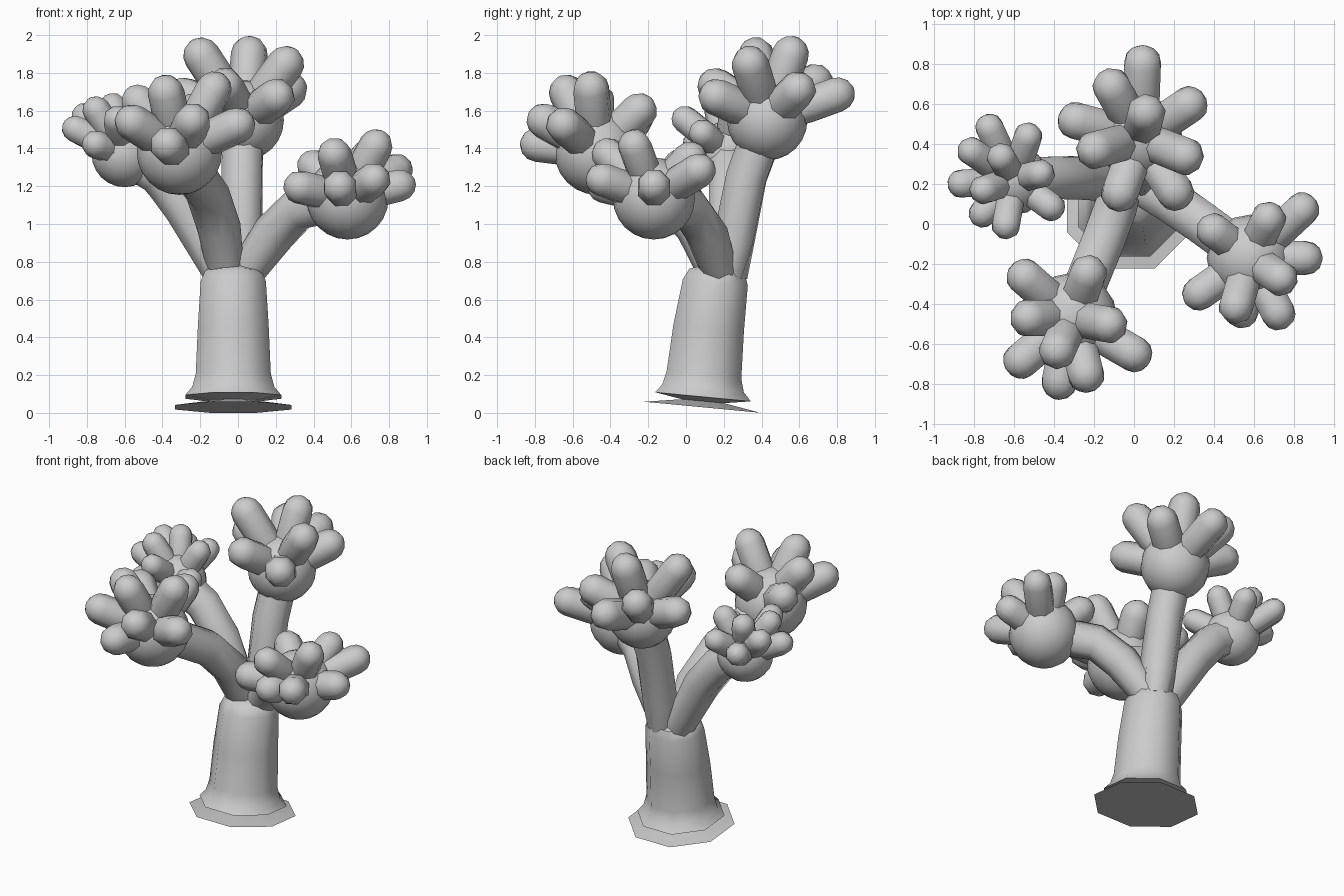
import bpy, bmesh, math
from mathutils import Vector

cube = bpy.data.objects.get("Cube")
if cube:
    bpy.data.objects.remove(cube, do_unlink=True)

grey = (0.6, 0.6, 0.6, 1)
clay = bpy.data.materials.new("light_grey_clay")
clay.use_nodes = True
clay.diffuse_color = grey
clay.node_tree.nodes["Principled BSDF"].inputs["Base Color"].default_value = grey


def finish(name, bm, angle=60):
    """Turn a bmesh into a smooth shaded object."""
    bmesh.ops.recalc_face_normals(bm, faces=bm.faces)
    mesh = bpy.data.meshes.new(name)
    bm.to_mesh(mesh)
    bm.free()
    mesh.materials.append(clay)
    obj = bpy.data.objects.new(name, mesh)
    bpy.context.collection.objects.link(obj)
    bpy.ops.object.select_all(action='DESELECT')
    obj.select_set(True)
    bpy.context.view_layer.objects.active = obj
    bpy.ops.object.shade_smooth_by_angle(angle=math.radians(angle))


def add_tube(bm, rings, sides=8):
    """Skin a list of (centre, radius, axis) rings, capped at both ends."""
    loops = []
    for centre, radius, axis in rings:
        turn = Vector(axis).to_track_quat('Z', 'Y')
        loop = []
        for i in range(sides):
            a = math.tau * (i + 0.5) / sides
            offset = Vector((math.cos(a), math.sin(a), 0)) * radius
            loop.append(bm.verts.new(Vector(centre) + turn @ offset))
        loops.append(loop)
    for low, high in zip(loops, loops[1:]):
        for i in range(sides):
            j = (i + 1) % sides
            bm.faces.new((low[i], low[j], high[j], high[i]))
    bm.faces.new(loops[0][::-1])
    bm.faces.new(loops[-1])


def add_finger(bm, start, axis, reach, radius):
    """Capsule that starts inside the head and ends in a round tip."""
    rings = [(start, radius * 0.85, axis), (start + axis * reach * 0.6, radius, axis)]
    steps = 4
    for i in range(steps):
        a = math.radians(80) * i / (steps - 1)
        tip = start + axis * (reach + radius * math.sin(a))
        rings.append((tip, radius * math.cos(a), axis))
    add_tube(bm, rings)


def add_branch(name, path, head):
    """Bent limb from the trunk top into the head."""
    points = [Vector(p) for p in path] + [head]
    last = len(points) - 1
    rings = []
    for i, point in enumerate(points):
        axis = points[min(i + 1, last)] - points[max(i - 1, 0)]
        rings.append((point, 0.115 if i else 0.095, axis))
    bm = bmesh.new()
    add_tube(bm, rings)
    finish(name, bm)


def add_crown(side, head, head_radius, finger_radius, path, fingers):
    """Branch, round head, and fingers as (compass angle, slope, reach)."""
    head = Vector(head)
    add_branch(side + "_branch", path, head)

    bm = bmesh.new()
    bmesh.ops.create_uvsphere(bm, u_segments=16, v_segments=12, radius=head_radius)
    bmesh.ops.translate(bm, verts=bm.verts, vec=head)
    finish(side + "_head", bm)

    bm = bmesh.new()
    for angle, slope, reach in fingers:
        a, s = math.radians(angle), math.radians(slope)
        axis = Vector((math.cos(a) * math.cos(s), math.sin(a) * math.cos(s), math.sin(s)))
        add_finger(bm, head, axis, reach, finger_radius)
    finish(side + "_fingers", bm)


# Trunk with its tilted foot plate, pinched waist and flared hem
tilt = (0, 0.095, 1)
profile = [(0.085, 0.03, 0.335), (0.09, 0.062, 0.12), (0.09, 0.085, 0.275),
           (0.09, 0.13, 0.235), (0.095, 0.2, 0.215), (0.12, 0.45, 0.203),
           (0.155, 0.69, 0.187), (0.165, 0.75, 0.16), (0.17, 0.78, 0.06)]
bm = bmesh.new()
add_tube(bm, [((-0.025, y, z), radius, tilt) for y, z, radius in profile])
finish("trunk", bm, 50)

# Four crowns around the trunk
add_crown("front", (-0.31, -0.47, 1.38), 0.226, 0.097,
          path=[(-0.06, 0.17, 0.72), (-0.1, 0.06, 0.98), (-0.16, -0.1, 1.16)],
          fingers=[(139, 29, 0.35), (70, 43, 0.32), (180, 51, 0.34),
                   (-10, 61, 0.38), (-30, 22, 0.38), (220, 26, 0.36),
                   (246, 61, 0.36), (-76, 30, 0.33), (259, 7, 0.32)])
add_crown("left", (0.58, -0.17, 1.135), 0.217, 0.091,
          path=[(0.04, 0.18, 0.74), (0.19, 0.11, 0.95), (0.32, 0.02, 1.08)],
          fingers=[(143, 37, 0.28), (65, 45, 0.3), (43, 23, 0.38),
                   (0, 14, 0.28), (-34, 57, 0.33), (-63, 18, 0.32),
                   (261, 13, 0.27), (254, 43, 0.34), (215, 11, 0.31)])
add_crown("back", (0.03, 0.43, 1.55), 0.213, 0.099,
          path=[(0.01, 0.23, 0.72), (0.02, 0.25, 0.9), (0.02, 0.32, 1.25)],
          fingers=[(88, 20, 0.39), (119, 35, 0.35), (34, 29, 0.33),
                   (165, 22, 0.35), (76, 70, 0.37), (195, 56, 0.41),
                   (-22, 51, 0.38), (250, 32, 0.34), (-57, 21, 0.34)])
add_crown("right", (-0.6, 0.22, 1.37), 0.175, 0.075,
          path=[(-0.08, 0.2, 0.72), (-0.28, 0.23, 1.08), (-0.42, 0.23, 1.26)],
          fingers=[(115, 24, 0.31), (72, 34, 0.27), (146, 38, 0.32),
                   (119, 63, 0.28), (184, 27, 0.29), (198, 56, 0.28),
                   (13, 59, 0.26), (-36, 26, 0.25), (260, 39, 0.29),
                   (227, 13, 0.23)])
